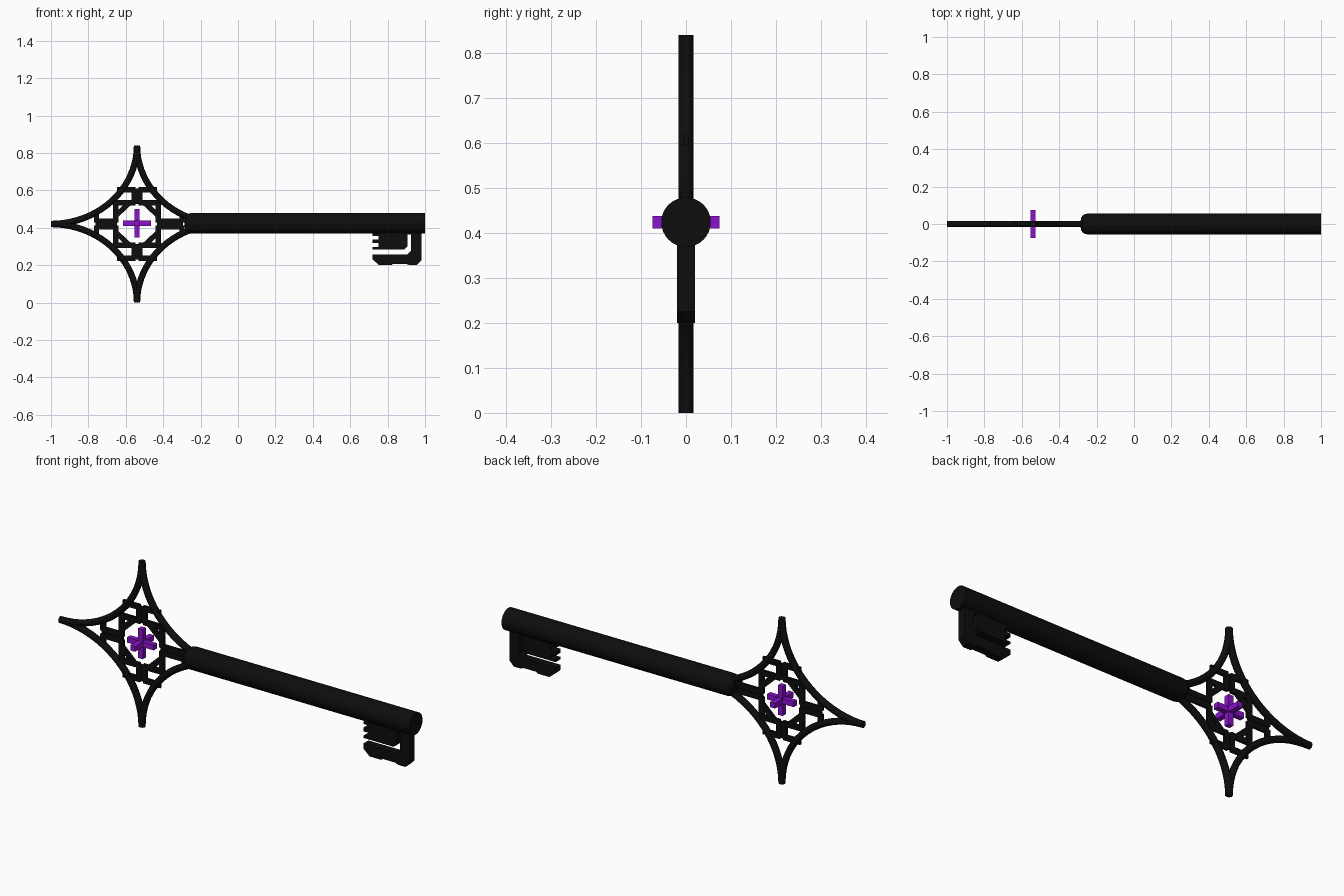
import bpy
import bmesh
from math import sin, cos, pi
from mathutils import Matrix, Vector

if "Cube" in bpy.data.objects:
    bpy.data.objects.remove(bpy.data.objects["Cube"])

CX, CZ = -0.54, 0.42          # centre of the star-shaped bow
RX, RZ = 0.46, 0.42           # reach of its points


def material(name, color):
    m = bpy.data.materials.new(name)
    m.use_nodes = True
    m.diffuse_color = color
    m.node_tree.nodes["Principled BSDF"].inputs["Base Color"].default_value = color
    return m


black = material("black_iron", (0.004, 0.004, 0.004, 1))
purple = material("purple_gem", (0.26, 0.006, 0.62, 1))


def finish(bm, name, mat):
    bmesh.ops.recalc_face_normals(bm, faces=bm.faces)
    mesh = bpy.data.meshes.new(name)
    bm.to_mesh(mesh)
    bm.free()
    mesh.materials.append(mat)
    ob = bpy.data.objects.new(name, mesh)
    bpy.context.collection.objects.link(ob)
    return ob


def add_box(bm, center, size):
    bmesh.ops.create_cube(bm, size=1, matrix=Matrix.Translation(center) @ Matrix.Diagonal((*size, 1)))


def add_bar(bm, a, b, width=0.012, depth=0.028):
    """Flat bar between two points given in the bow's own plane."""
    a, b = Vector((CX + a[0], 0, CZ + a[1])), Vector((CX + b[0], 0, CZ + b[1]))
    d = b - a
    rot = d.to_track_quat('X', 'Y').to_matrix().to_4x4()
    bmesh.ops.create_cube(bm, size=1, matrix=Matrix.Translation((a + b) / 2) @ rot
                          @ Matrix.Diagonal((d.length + width, depth, width, 1)))


def add_prism(bm, outline, half):
    face = bm.faces.new([bm.verts.new((x, -half, z)) for x, z in outline])
    out = bmesh.ops.extrude_face_region(bm, geom=[face])["geom"]
    bmesh.ops.translate(bm, vec=(0, 2 * half, 0),
                        verts=[v for v in out if isinstance(v, bmesh.types.BMVert)])


# Bow outline: four concave arcs swept as round bars
curve = bpy.data.curves.new("bow_outline", 'CURVE')
curve.dimensions = '3D'
curve.bevel_depth = 0.017
curve.bevel_resolution = 2
curve.use_fill_caps = True
STEPS = 20
for sx in (-1, 1):
    for sz in (-1, 1):
        spline = curve.splines.new('POLY')
        spline.points.add(STEPS)
        for i, p in enumerate(spline.points):
            t = i / STEPS * pi / 2
            p.co = (CX + sx * RX * (1 - cos(t)), 0, CZ + sz * RZ * (1 - sin(t)), 1)
curve.materials.append(black)
bow = bpy.data.objects.new("bow_outline", curve)
bpy.context.collection.objects.link(bow)

# Tracery: mirrored thin bars inside the bow
bm = bmesh.new()
GAP, INNER, TOP = 0.015, 0.113, 0.183
for sx in (-1, 1):
    side = 0.24 if sx > 0 else 0.217
    for sz in (-1, 1):
        bars = [((GAP, INNER), (GAP, TOP)), ((GAP, TOP), (0.1, TOP)),
                ((GAP, INNER), (INNER, INNER)), ((INNER, INNER), (INNER, GAP)),
                ((INNER, GAP), (side, GAP)), ((side, GAP), (side, 0.05)),
                ((INNER, 0.045), (0.04, INNER))]
        for a, b in bars:
            add_bar(bm, (sx * a[0], sz * a[1]), (sx * b[0], sz * b[1]))
finish(bm, "bow_tracery", black)

# Three-axis cross at the centre of the bow
bm = bmesh.new()
for axis in range(3):
    size = [0.027] * 3
    size[axis] = 0.15
    add_box(bm, (CX, 0, CZ + 0.004), size)
finish(bm, "center_cross", purple)

# Shaft with a rounded inner end
bm = bmesh.new()
bmesh.ops.create_cone(bm, cap_ends=True, segments=32, radius1=0.055, radius2=0.055, depth=1.285,
                      matrix=Matrix.Translation((0.3575, 0, 0.424)) @ Matrix.Rotation(pi / 2, 4, 'Y'))
rim = [e for e in bm.edges if all(v.co.x < 0 for v in e.verts)]
bmesh.ops.bevel(bm, geom=rim, offset=0.035, segments=4, profile=0.5, affect='EDGES')
shaft = finish(bm, "shaft", black)
bpy.context.view_layer.objects.active = shaft
shaft.select_set(True)
bpy.ops.object.shade_smooth_by_angle()

# Bit: hooked outer blade plus toothed inner block
bm = bmesh.new()
add_prism(bm, [(0.925, 0.4), (0.98, 0.4), (0.98, 0.225), (0.955, 0.2), (0.915, 0.2),
               (0.9, 0.207), (0.83, 0.207), (0.82, 0.2), (0.755, 0.2), (0.72, 0.23),
               (0.72, 0.257), (0.905, 0.257), (0.925, 0.277)], 0.02)
add_prism(bm, [(0.75, 0.4), (0.905, 0.4), (0.905, 0.3), (0.89, 0.285), (0.75, 0.285)], 0.02)
for z, height in ((0.362, 0.012), (0.328, 0.02), (0.291, 0.012)):
    add_box(bm, (0.745, 0, z), (0.05, 0.04, height))
add_box(bm, (0.915, 0, 0.375), (0.03, 0.04, 0.02))
finish(bm, "key_bit", black)
